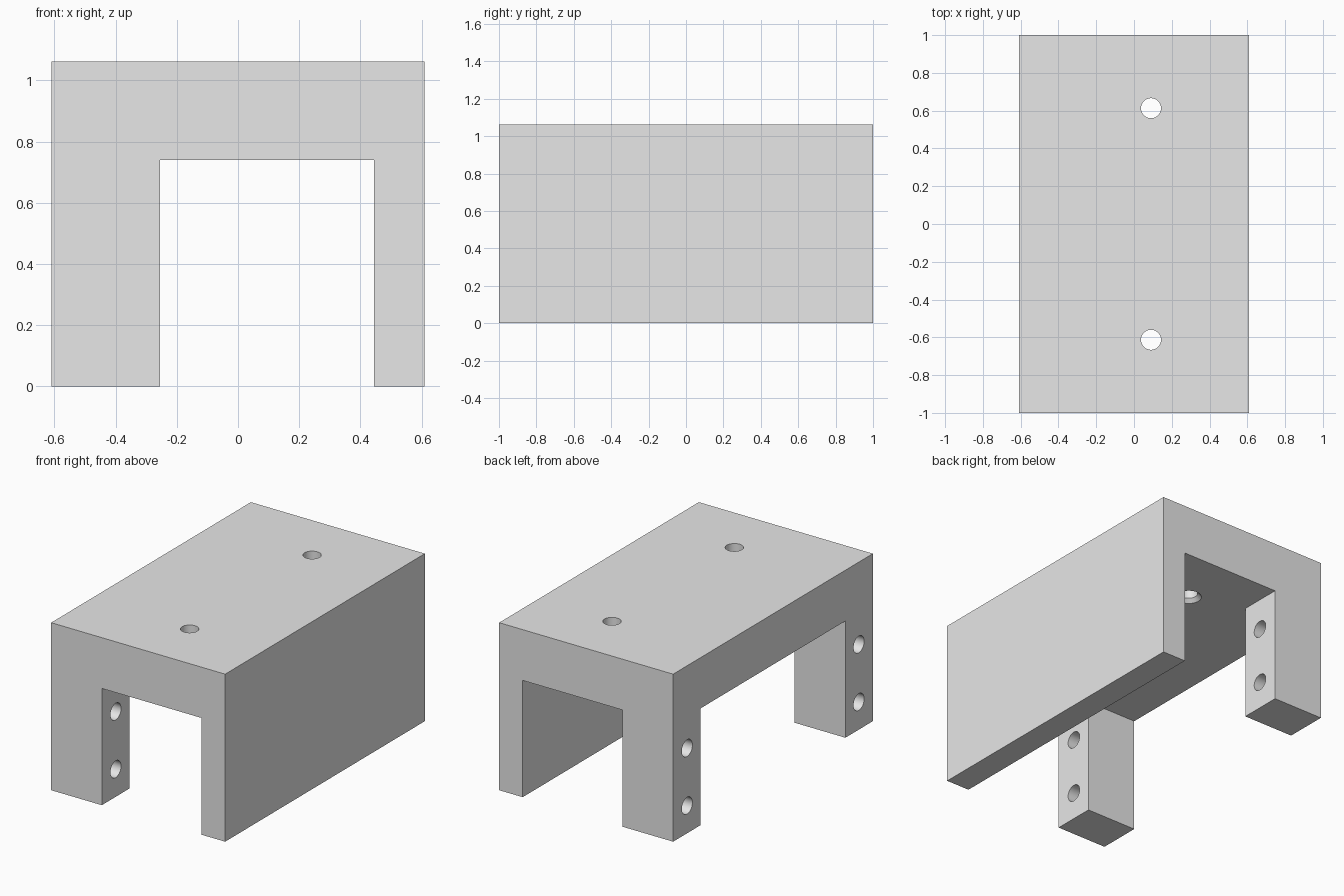
import bpy, bmesh, math
from mathutils import Matrix, Vector

if "Cube" in bpy.data.objects:
    bpy.data.objects.remove(bpy.data.objects["Cube"], do_unlink=True)

# Overall dimensions
HALF_W, HALF_L, HEIGHT = 0.61, 1.0, 1.062
UNDERSIDE = 0.74
LEG_INNER, WALL_INNER = -0.255, 0.445
LEG_Y = 0.725
HOLE_R = 0.053

grey = bpy.data.materials.new("light_grey")
grey.use_nodes = True
grey.diffuse_color = (0.8, 0.8, 0.8, 1)
grey.node_tree.nodes["Principled BSDF"].inputs["Base Color"].default_value = (0.8, 0.8, 0.8, 1)


def finish(name, bm):
    bmesh.ops.recalc_face_normals(bm, faces=bm.faces)
    mesh = bpy.data.meshes.new(name)
    bm.to_mesh(mesh)
    bm.free()
    mesh.materials.append(grey)
    obj = bpy.data.objects.new(name, mesh)
    bpy.context.collection.objects.link(obj)
    return obj


def prism(name, outline, z0, z1):
    """Extrude a plan outline upward from z0 to z1."""
    bm = bmesh.new()
    face = bm.faces.new([bm.verts.new((x, y, z0)) for x, y in outline])
    top = bmesh.ops.extrude_face_region(bm, geom=[face])["geom"]
    bmesh.ops.translate(bm, vec=(0, 0, z1 - z0),
                        verts=[v for v in top if isinstance(v, bmesh.types.BMVert)])
    return finish(name, bm)


def drill(name, centre, depth, r1, r2, axis="Z"):
    """Round cutter, optionally tapered, along Z or X."""
    bm = bmesh.new()
    turn = Matrix.Rotation(math.radians(90), 4, "Y") if axis == "X" else Matrix()
    bmesh.ops.create_cone(bm, cap_ends=True, segments=48, radius1=r1, radius2=r2,
                          depth=depth, matrix=Matrix.Translation(Vector(centre)) @ turn)
    return finish(name, bm)


def cut(body, cutter):
    cutter.hide_render = True
    mod = body.modifiers.new("cut", "BOOLEAN")
    mod.operation, mod.solver, mod.object = "DIFFERENCE", "EXACT", cutter
    bpy.context.view_layer.objects.active = body
    bpy.ops.object.modifier_apply(modifier=mod.name)
    bpy.data.objects.remove(cutter, do_unlink=True)


# Solid block
body = prism("bracket_body", [(-HALF_W, -HALF_L), (HALF_W, -HALF_L),
                              (HALF_W, HALF_L), (-HALF_W, HALF_L)], 0, HEIGHT)

# Tunnel along the length, with a side window that leaves two corner legs
cut(body, prism("tunnel_cutter", [
    (WALL_INNER, -1.2), (WALL_INNER, 1.2), (LEG_INNER, 1.2), (LEG_INNER, LEG_Y),
    (-0.8, LEG_Y), (-0.8, -LEG_Y), (LEG_INNER, -LEG_Y), (LEG_INNER, -1.2)],
    -0.2, UNDERSIDE))

for side in (-1, 1):
    # Vertical hole through the top plate, countersunk underneath
    y = side * 0.613
    cut(body, drill("top_hole_cutter", (0.09, y, 0.9), 0.6, HOLE_R, HOLE_R))
    cut(body, drill("countersink_cutter", (0.09, y, UNDERSIDE), 0.08, 0.116, 0.036))
    # Two cross holes through each leg
    for z in (0.175, 0.54):
        cut(body, drill("leg_hole_cutter", (-0.43, side * 0.86, z), 0.6, HOLE_R, HOLE_R, "X"))

# Smooth hole walls, sharp block edges
bpy.ops.object.select_all(action="DESELECT")
body.select_set(True)
bpy.context.view_layer.objects.active = body
bpy.ops.object.shade_smooth_by_angle(angle=math.radians(30))
